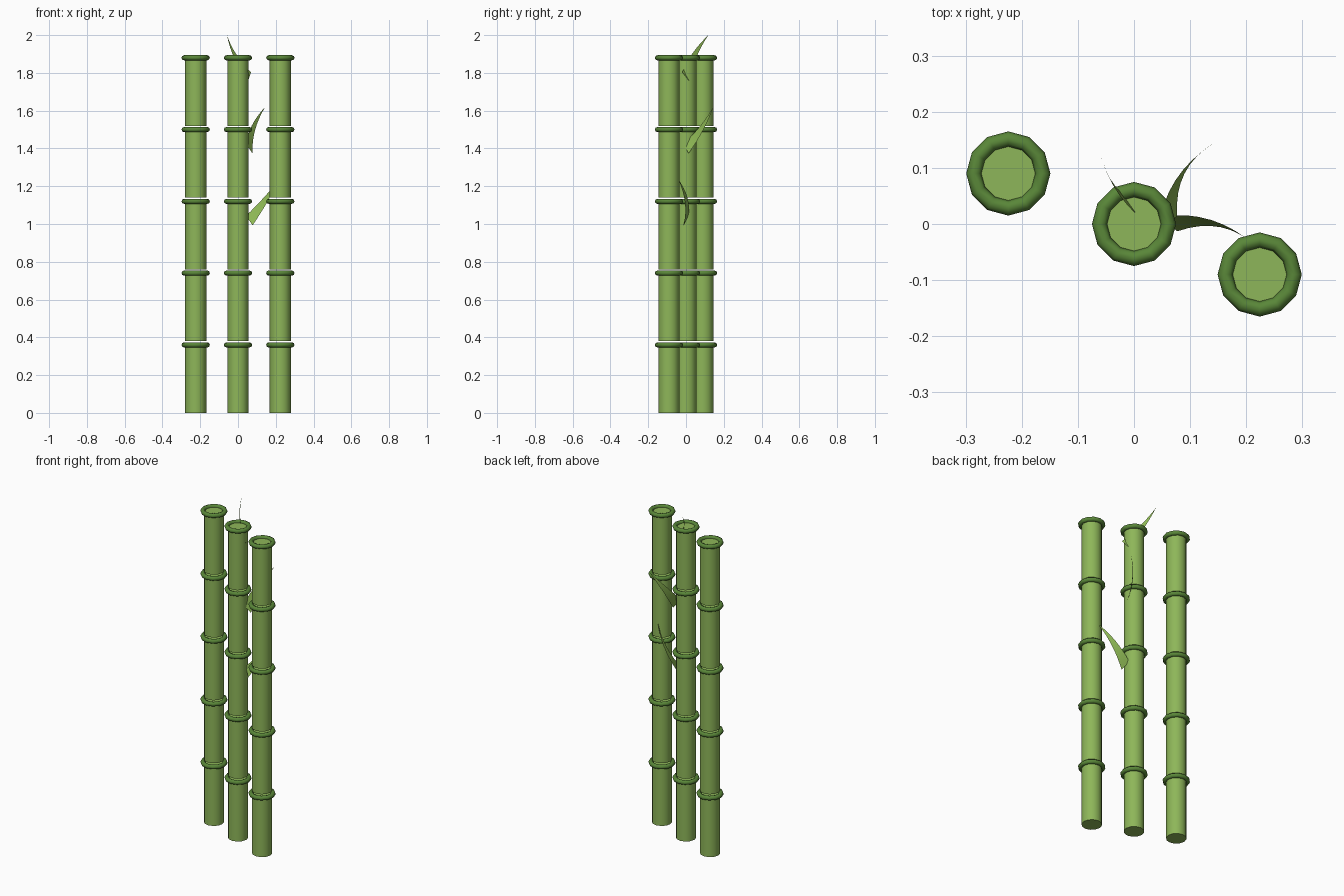
import bpy
import math
from mathutils import Vector, Matrix

if "Cube" in bpy.data.objects:
    bpy.data.objects.remove(bpy.data.objects["Cube"])


def material(name, color):
    m = bpy.data.materials.new(name)
    m.diffuse_color = (*color, 1)
    m.use_nodes = True
    m.node_tree.nodes["Principled BSDF"].inputs["Base Color"].default_value = m.diffuse_color
    return m


stalk_mat = material("stalk_green", (0.27, 0.47, 0.10))
ring_mat = material("node_dark_green", (0.10, 0.24, 0.04))
leaf_mat = material("leaf_green", (0.27, 0.48, 0.09))

STEP, LENGTH = 0.38, 0.36


def finish(name, mat):
    ob = bpy.context.object
    ob.name = name
    ob.data.materials.append(mat)
    bpy.ops.object.shade_smooth_by_angle(angle=math.radians(50))


# Three stalks, each of five separate segments topped by a node ring
for s, (x, y) in enumerate([(-0.224, 0.09), (0, 0), (0.224, -0.09)], 1):
    for i in range(5):
        z = i * STEP
        bpy.ops.mesh.primitive_cylinder_add(
            vertices=12, radius=0.056, depth=LENGTH, location=(x, y, z + LENGTH / 2))
        finish(f"stalk_{s}_segment_{i + 1}", stalk_mat)
        bpy.ops.mesh.primitive_torus_add(
            major_segments=12, minor_segments=8, major_radius=0.0615,
            minor_radius=0.0135, location=(x, y, z + LENGTH))
        finish(f"stalk_{s}_node_{i + 1}", ring_mat)


# Tapered blade, bowed sideways, ending in a point
def leaf(name, z, angle):
    tip, half, bow, n = Vector((0.167, 0, 0.222)), Vector((0.02, -0.008, -0.025)), 0.023, 8
    place = Matrix.Translation((0.06, 0, z)) @ Matrix.Rotation(angle, 4, 'Z')
    verts = []
    for k in range(n):
        t = k / n
        c = tip * t + Vector((0, 4 * bow * t * (1 - t), 0))
        verts += [place @ (c + half * (1 - t)), place @ (c - half * (1 - t))]
    verts.append(place @ tip)
    faces = [(2 * k, 2 * k + 1, 2 * k + 3, 2 * k + 2) for k in range(n - 1)]
    faces.append((2 * n - 2, 2 * n - 1, 2 * n))
    me = bpy.data.meshes.new(name)
    me.from_pydata(verts, [], faces)
    me.materials.append(leaf_mat)
    me.shade_smooth()
    bpy.context.collection.objects.link(bpy.data.objects.new(name, me))


# Leaves spiral up the middle stalk
for i in range(3):
    leaf(f"leaf_{i + 1}", 1.018 + i * STEP, math.radians(-15 + 75 * i))
